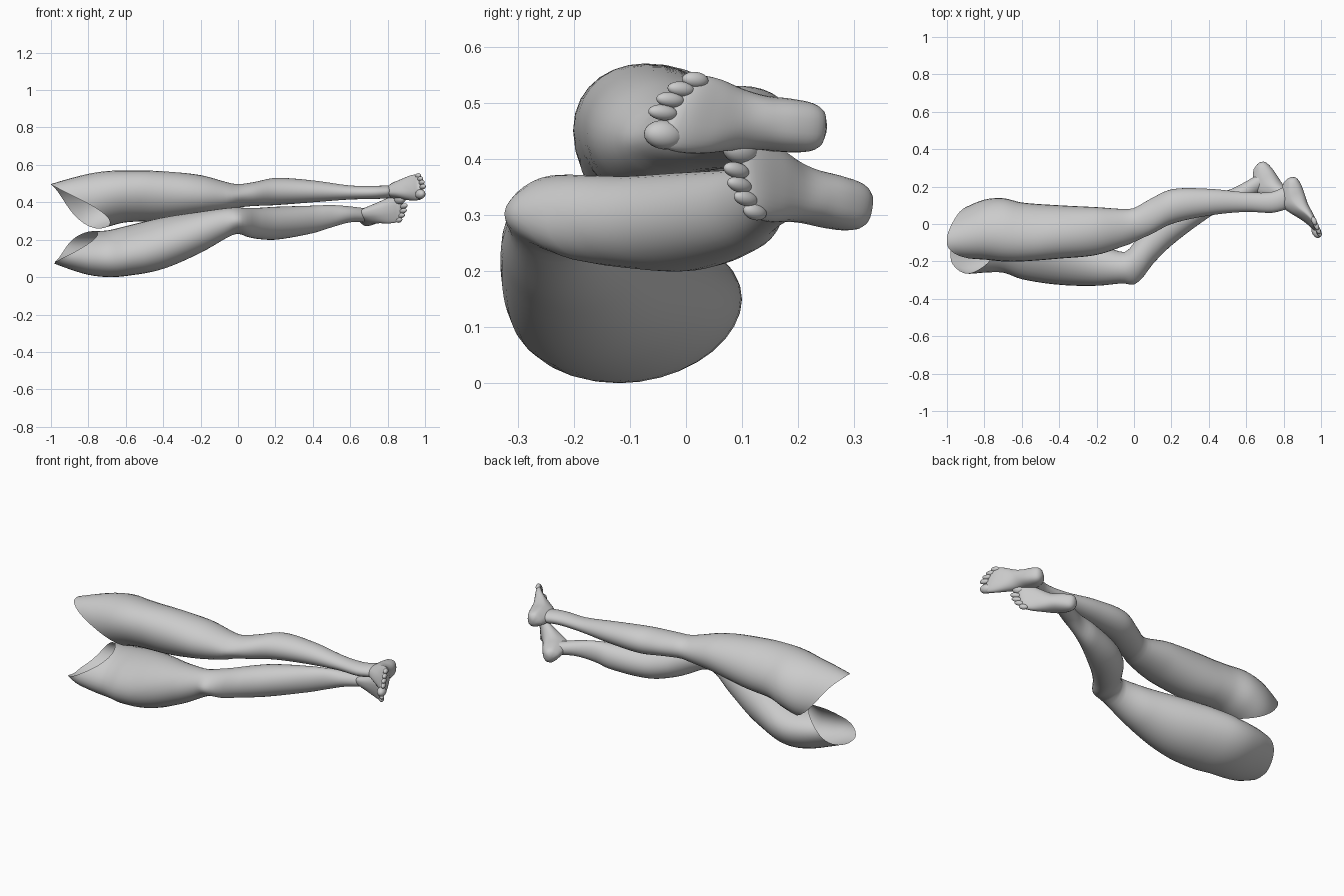
import bpy, bmesh, math
from mathutils import Vector, Matrix

cube = bpy.data.objects.get("Cube")
if cube:
    bpy.data.objects.remove(cube, do_unlink=True)

skin = bpy.data.materials.new("plain grey skin")
skin.use_nodes = True
GREY = (0.6, 0.6, 0.6, 1)
skin.diffuse_color = GREY
skin.node_tree.nodes["Principled BSDF"].inputs["Base Color"].default_value = GREY

SIDES = 32
ANGLES = [math.tau * k / SIDES for k in range(SIDES)]


def sample(table, x):
    """Smooth interpolation of the table rows at x (first column)."""
    x = min(max(x, table[0][0]), table[-1][0])
    i = max(k for k in range(len(table) - 1) if table[k][0] <= x)
    p, q = table[i], table[i + 1]
    o, r = table[max(i - 1, 0)], table[min(i + 2, len(table) - 1)]
    d = q[0] - p[0]
    t = (x - p[0]) / d
    out = []
    for c in range(1, len(p)):
        m0 = (q[c] - o[c]) / (q[0] - o[0]) * d
        m1 = (r[c] - p[c]) / (r[0] - p[0]) * d
        a, b = p[c], q[c]
        out.append(a + t * m0 + t * t * (3 * (b - a) - 2 * m0 - m1)
                   + t ** 3 * (2 * (a - b) + m0 + m1))
    return out


def finish(bm, name):
    bmesh.ops.recalc_face_normals(bm, faces=bm.faces)
    for face in bm.faces:
        face.smooth = True
    mesh = bpy.data.meshes.new(name)
    bm.to_mesh(mesh)
    bm.free()
    mesh.materials.append(skin)
    obj = bpy.data.objects.new(name, mesh)
    bpy.context.scene.collection.objects.link(obj)


def loft(name, rows, cap_start):
    bm = bmesh.new()
    rings = [[bm.verts.new(p) for p in row] for row in rows]
    for a, b in zip(rings, rings[1:]):
        for k in range(SIDES):
            n = (k + 1) % SIDES
            bm.faces.new((a[k], a[n], b[n], b[k]))
    if cap_start:
        bm.faces.new(rings[0])
    bm.faces.new(rings[-1])
    finish(bm, name)


def leg_point(table, side, x, cy, cz):
    """Point of the leg surface at x, in the direction (cy, cz)."""
    y0, y1, z0, z1 = sample(table, x)
    # thighs lean in section, kneecap swells on the front
    lean = -0.025 * side * min(max((-0.2 - x) / 0.3, 0), 1)
    knee = 0.012 * math.exp(-(x / 0.04) ** 2) * max(0, -cy) ** 6
    return (x, (y0 + y1) / 2 + (y1 - y0) / 2 * cy - knee,
            (z0 + z1) / 2 + (z1 - z0) / 2 * cz + lean * cy)


def rim_x(table, side, tip_x, tip_z, cy, cz):
    """Where the slanted cut from hip to groin meets one line of the leg."""
    x = tip_x
    for _ in range(25):
        drop = side * (tip_z - leg_point(table, side, x, cy, cz)[2])
        x = (x + tip_x + (1.35 - 0.6 * cy) * max(drop, 0)) / 2
    return x


def make_leg(name, table, side, tip_x, tip_z):
    start, end, count = -0.5, table[-1][0], 64
    dirs = [(math.cos(a), math.sin(a)) for a in ANGLES]
    rims = [rim_x(table, side, tip_x, tip_z, *d) for d in dirs]
    rows = []
    for j in range(count + 1):
        row = []
        for rim, (cy, cz) in zip(rims, dirs):
            if j < 16:
                x = rim + (start - rim) * j / 16
            else:
                x = start + (end - start) * (j - 16) / (count - 16)
            row.append(leg_point(table, side, x, cy, cz))
        rows.append(row)
    loft(name, rows, False)


# Foot outline: distance from heel, half width, sole height, top height
FOOT = [(-0.036, 0.014, 0.03, 0.055), (-0.03, 0.03, 0.016, 0.075),
        (-0.01, 0.043, 0.004, 0.095), (0.03, 0.048, 0, 0.125),
        (0.08, 0.049, 0.003, 0.14), (0.13, 0.056, 0.007, 0.115),
        (0.19, 0.068, 0.002, 0.072), (0.235, 0.07, 0, 0.046),
        (0.262, 0.062, 0.004, 0.034), (0.272, 0.045, 0.01, 0.026)]

# Toes, big to little: forward, inward, length radius, width radius
TOES = [(0.28, 0.042, 0.038, 0.026), (0.291, 0.003, 0.028, 0.014),
        (0.279, -0.021, 0.027, 0.0135), (0.26, -0.042, 0.026, 0.0135),
        (0.234, -0.061, 0.025, 0.0145)]
TOE_NAMES = ["big_toe", "second_toe", "third_toe", "fourth_toe", "little_toe"]


def ellipsoid(name, frame, centre, radii):
    bm = bmesh.new()
    bmesh.ops.create_uvsphere(bm, u_segments=20, v_segments=12, radius=1)
    bm.transform(frame @ Matrix.Translation(centre) @ Matrix.Diagonal((*radii, 1)))
    finish(bm, name)


def make_foot(prefix, heel, forward, side):
    f = Vector(forward).normalized()
    inward = Vector((0, 0, -side))
    inward = (inward - f * inward.dot(f)).normalized()
    up = f.cross(inward)
    if up.x > 0:
        up = -up
    frame = Matrix((f, inward, up)).transposed().to_4x4()
    frame.translation = heel

    rows = []
    first, last = FOOT[0][0], FOOT[-1][0]
    for j in range(33):
        s = first + (last - first) * j / 32
        w, low, high = sample(FOOT, s)
        slant = 0.36 * max(0, s / last) ** 2
        row = []
        for ang in ANGLES:
            c, n = math.cos(ang), math.sin(ang)
            flat = abs(n) ** 0.7 if n < 0 else 0
            m = w * math.copysign(abs(c) ** 0.8, c) * (1 - 0.3 * max(0, n))
            # instep is highest on the inner side, arch lifts the inner sole
            arch = 0.014 * math.exp(-((s - 0.11) / 0.04) ** 2) * max(0, c) * flat
            half = (high - low) / 2
            rise = -flat if n < 0 else n
            u = low + half * (1 + rise) * (1 + 0.15 * max(0, n) * c) + arch
            row.append(frame @ Vector((s + slant * m, m, u)))
        rows.append(row)
    loft(prefix + "_foot", rows, True)

    for label, (s, m, length, width) in zip(TOE_NAMES, TOES):
        ellipsoid(prefix + "_" + label, frame, (s, m, width * 0.9),
                  (length, width, width * 0.95))


# Leg outlines: x, front, back, bottom, top
UPPER = [(-1.0, -0.175, 0.04, 0.26, 0.495), (-0.9, -0.185, 0.09, 0.245, 0.525),
         (-0.8, -0.19, 0.13, 0.24, 0.55), (-0.7, -0.2, 0.138, 0.27, 0.565),
         (-0.6, -0.2, 0.115, 0.295, 0.568), (-0.4, -0.185, 0.1, 0.305, 0.565),
         (-0.2, -0.165, 0.09, 0.335, 0.545), (-0.05, -0.115, 0.08, 0.36, 0.505),
         (0, -0.085, 0.085, 0.372, 0.497), (0.08, -0.06, 0.13, 0.38, 0.507),
         (0.2, 0, 0.185, 0.385, 0.53), (0.4, 0.045, 0.188, 0.4, 0.517),
         (0.6, 0.065, 0.17, 0.415, 0.49), (0.74, 0.06, 0.172, 0.418, 0.488),
         (0.82, 0.08, 0.21, 0.423, 0.492)]

LOWER = [(-0.98, -0.235, 0.02, 0.075, 0.235), (-0.9, -0.265, 0.05, 0.045, 0.24),
         (-0.8, -0.26, 0.085, 0.015, 0.243), (-0.7, -0.26, 0.1, 0.003, 0.247),
         (-0.6, -0.295, 0.085, 0.008, 0.27), (-0.4, -0.325, 0, 0.045, 0.318),
         (-0.2, -0.33, -0.095, 0.13, 0.35), (-0.05, -0.315, -0.15, 0.215, 0.37),
         (0, -0.312, -0.1, 0.232, 0.372), (0.05, -0.28, -0.03, 0.215, 0.37),
         (0.1, -0.215, 0.035, 0.205, 0.37), (0.2, -0.115, 0.11, 0.2, 0.376),
         (0.4, 0.035, 0.17, 0.235, 0.382), (0.5, 0.09, 0.18, 0.266, 0.385),
         (0.6, 0.13, 0.228, 0.293, 0.378), (0.7, 0.19, 0.29, 0.295, 0.365)]

make_leg("upper_leg", UPPER, 1, -1.0, 0.495)
make_leg("lower_leg", LOWER, -1, -0.98, 0.08)
make_foot("upper", (0.885, 0.23, 0.457), (0.395, -0.92, 0.1), 1)
make_foot("lower", (0.72, 0.32, 0.317), (0.62, -0.78, 0.21), -1)
